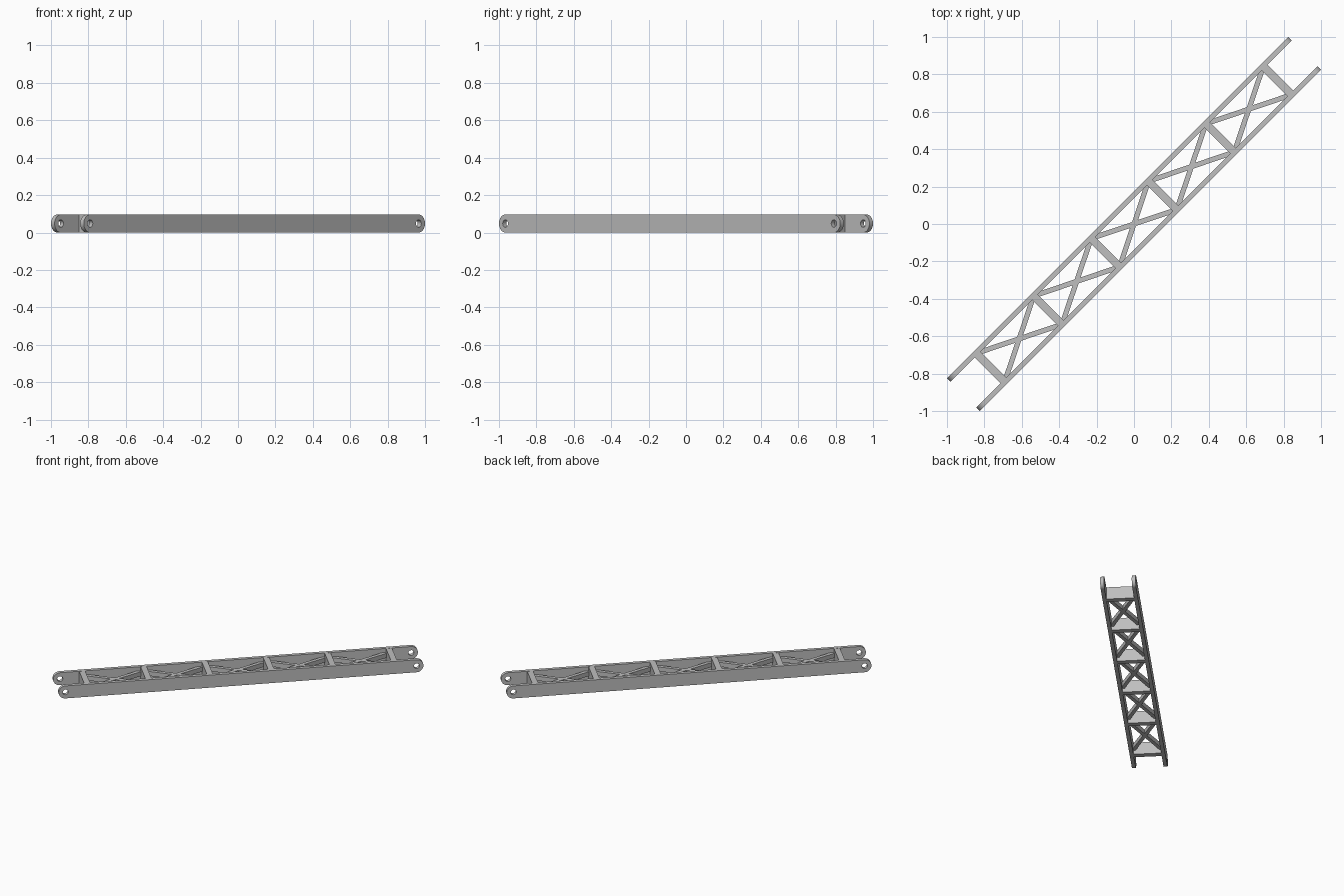
import bpy, math
from mathutils import Matrix

default = bpy.data.objects.get("Cube")
if default:
    bpy.data.objects.remove(default, do_unlink=True)

LENGTH = 1.29       # half length of a rail
OUTER, INNER = 0.124, 0.097
HEIGHT = 0.096
R = HEIGHT / 2
HOLE = 0.02
BAY = 0.434         # spacing of the cross plates
PLATE = 0.042

steel = bpy.data.materials.new("light grey steel")
steel.use_nodes = True
grey = (0.52, 0.52, 0.52, 1)
steel.diffuse_color = grey
steel.node_tree.nodes["Principled BSDF"].inputs["Base Color"].default_value = grey

# The whole truss lies along the diagonal
DIAGONAL = Matrix.Rotation(math.radians(45), 4, "Z")


def add_object(name, mesh, matrix):
    obj = bpy.data.objects.new(name, mesh)
    bpy.context.collection.objects.link(obj)
    mesh.materials.clear()
    mesh.materials.append(steel)
    obj.matrix_world = DIAGONAL @ matrix
    return obj


def box(name, size, location, angle=0):
    bpy.ops.mesh.primitive_cube_add(size=1)
    obj = bpy.context.object
    obj.name = name
    obj.data.transform(Matrix.Diagonal((*size, 1)))
    obj.data.materials.append(steel)
    obj.matrix_world = DIAGONAL @ Matrix.Translation(location) @ Matrix.Rotation(angle, 4, "Z")


def arc(cx, radius, start, sweep, steps):
    return [(cx + radius * math.cos(start + sweep * i / steps),
             radius * math.sin(start + sweep * i / steps)) for i in range(steps + 1)]


def rail_mesh():
    # Round-ended bar outline with a pin hole at each end
    curve = bpy.data.curves.new("rail_profile", "CURVE")
    curve.dimensions = "2D"
    curve.fill_mode = "BOTH"
    curve.extrude = (OUTER - INNER) / 2
    end = LENGTH - R
    loops = [arc(end, R, -math.pi / 2, math.pi, 16) + arc(-end, R, math.pi / 2, math.pi, 16)]
    loops += [arc(side * end, HOLE, 0, 2 * math.pi, 24)[:-1] for side in (-1, 1)]
    for points in loops:
        spline = curve.splines.new("POLY")
        spline.points.add(len(points) - 1)
        for point, (x, y) in zip(spline.points, points):
            point.co = (x, y, 0, 1)
        spline.use_cyclic_u = True
    temp = bpy.data.objects.new("rail_profile", curve)
    bpy.context.collection.objects.link(temp)
    graph = bpy.context.evaluated_depsgraph_get()
    mesh = bpy.data.meshes.new_from_object(temp.evaluated_get(graph))
    bpy.data.objects.remove(temp, do_unlink=True)
    return mesh


# Side rails
for side, name in ((1, "back_rail"), (-1, "front_rail")):
    place = Matrix.Translation((0, side * (OUTER + INNER) / 2, R))
    rail = add_object(name, rail_mesh(), place @ Matrix.Rotation(math.pi / 2, 4, "X"))
    bpy.ops.object.select_all(action="DESELECT")
    rail.select_set(True)
    bpy.context.view_layer.objects.active = rail
    bpy.ops.object.shade_smooth_by_angle(angle=math.radians(30))

# Full-height cross plates
for i in range(6):
    box(f"cross_plate_{i + 1}", (PLATE, 2 * INNER + 0.01, HEIGHT - 0.002),
        ((i - 2.5) * BAY, 0, R))

# Diagonal braces crossing in each bay
run, rise = BAY - PLATE, 2 * INNER
for i in range(5):
    for sign, name in ((1, "rising"), (-1, "falling")):
        box(f"{name}_brace_{i + 1}", (math.hypot(run, rise), 0.027, 0.034),
            ((i - 2) * BAY, 0, R), sign * math.atan2(rise, run))
